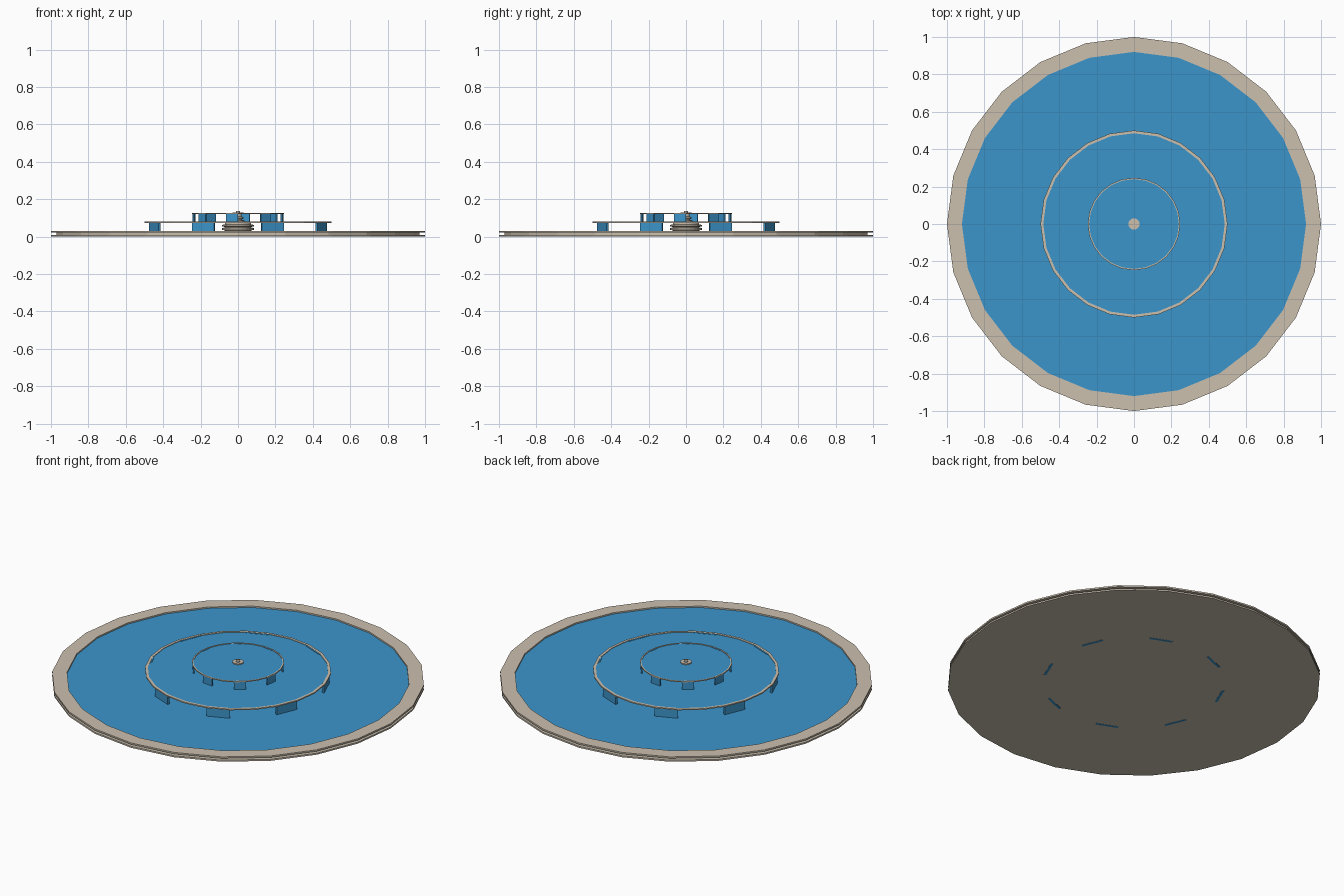
import bpy, bmesh
from math import cos, sin, radians

if "Cube" in bpy.data.objects:
    bpy.data.objects.remove(bpy.data.objects["Cube"])

SIDES = 24


def material(name, rgb):
    m = bpy.data.materials.new(name)
    m.diffuse_color = (*rgb, 1)
    m.use_nodes = True
    m.node_tree.nodes["Principled BSDF"].inputs["Base Color"].default_value = m.diffuse_color
    return m


beige = material("beige", (0.60, 0.53, 0.43))
blue = material("blue", (0.045, 0.30, 0.60))


def finish(name, bm, mat):
    bmesh.ops.recalc_face_normals(bm, faces=bm.faces)
    mesh = bpy.data.meshes.new(name)
    bm.to_mesh(mesh)
    bm.free()
    mesh.materials.append(mat)
    obj = bpy.data.objects.new(name, mesh)
    bpy.context.collection.objects.link(obj)
    return obj


def lathe(name, profile, mat, closed=False):
    """Turn (radius, z) points around z; open profiles are capped."""
    bm = bmesh.new()
    rings = [[bm.verts.new((r * cos(radians(a)), r * sin(radians(a)), z))
              for a in range(0, 360, 360 // SIDES)] for r, z in profile]
    pairs = list(zip(rings, rings[1:]))
    if closed:
        pairs.append((rings[-1], rings[0]))
    else:
        bm.faces.new(rings[0])
        bm.faces.new(rings[-1])
    for low, high in pairs:
        for i in range(SIDES):
            j = (i + 1) % SIDES
            bm.faces.new((low[i], low[j], high[j], high[i]))
    return finish(name, bm, mat)


def posts(name, first, r_in, r_out, z0, z1):
    """Eight upright plates, each filling one side of the 24-gon."""
    bm = bmesh.new()
    for k in range(8):
        a0 = radians(first + 45 * k)
        a1 = a0 + radians(15)
        corners = [(r_in, a0), (r_out, a0), (r_out, a1), (r_in, a1)]
        lo, hi = [[bm.verts.new((r * cos(a), r * sin(a), z)) for r, a in corners]
                  for z in (z0, z1)]
        bm.faces.new(lo)
        bm.faces.new(hi)
        for i in range(4):
            j = (i + 1) % 4
            bm.faces.new((lo[i], lo[j], hi[j], hi[i]))
    return finish(name, bm, blue)


# Base: bottom plate, grooved edge, raised rim, recessed blue floor
lathe("base_plate", [(1, 0.001), (1, 0.01), (0.97, 0.01), (0.97, 0.018)], beige)
lathe("base_rim", [(0.92, 0.018), (0.97, 0.018), (0.97, 0.021), (1, 0.021),
                   (1, 0.03), (0.92, 0.03)], beige, closed=True)
lathe("base_floor", [(0.921, 0.017), (0.921, 0.022)], blue)

# Middle and top tiers: thin blue discs with pale edge rings on posts
posts("middle_posts", 15, 0.478, 0.492, 0, 0.0785)
lathe("middle_disc", [(0.486, 0.073), (0.486, 0.077)], blue)
lathe("middle_ring", [(0.485, 0.073), (0.5, 0.073), (0.5, 0.08), (0.485, 0.08)],
      beige, closed=True)
posts("top_posts", 30, 0.236, 0.244, 0.077, 0.1255)
lathe("top_disc", [(0.241, 0.121), (0.241, 0.124)], blue)
lathe("top_ring", [(0.24, 0.121), (0.247, 0.121), (0.247, 0.127), (0.24, 0.127)],
      beige, closed=True)

# Central spindle: grooved hub below, slimmer grooved stem, small cap
lathe("hub", [(0.07, 0.02), (0.07, 0.033), (0.085, 0.036), (0.085, 0.046),
              (0.07, 0.049), (0.07, 0.052), (0.085, 0.055), (0.085, 0.062),
              (0.07, 0.066), (0.07, 0.073)], beige)
lathe("stem", [(0.035, 0.077), (0.035, 0.086), (0.022, 0.089), (0.022, 0.094),
               (0.03, 0.097), (0.03, 0.105), (0.018, 0.108), (0.018, 0.124)], beige)
lathe("cap", [(0.03, 0.124), (0.03, 0.13), (0.012, 0.13), (0.012, 0.137)], beige)
